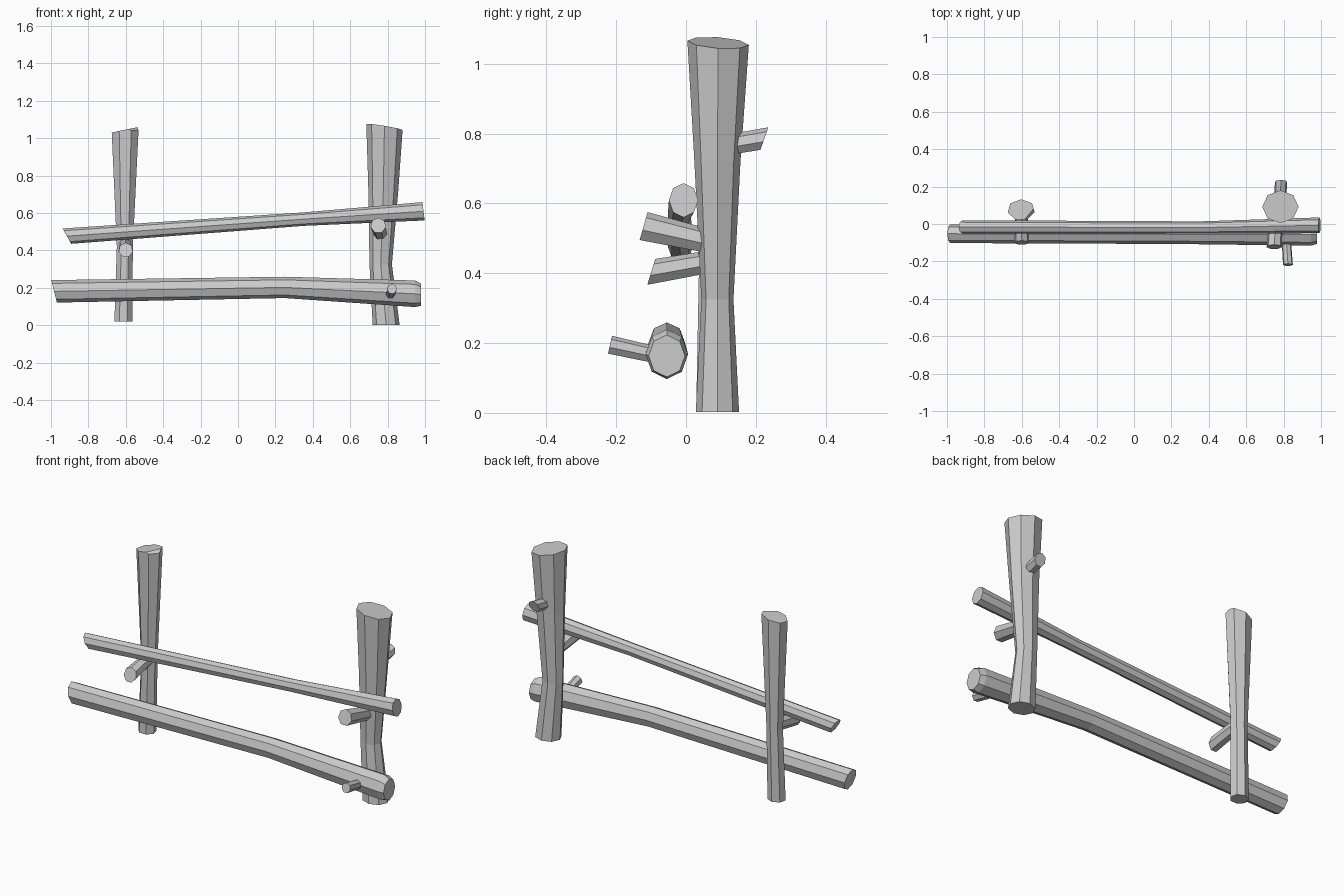
import bpy, bmesh
from math import cos, sin, tau, radians
from mathutils import Vector

if "Cube" in bpy.data.objects:
    bpy.data.objects.remove(bpy.data.objects["Cube"])

AXES = {'x': (Vector((0, 1, 0)), Vector((0, 0, 1)), Vector((1, 0, 0))),
        'y': (Vector((1, 0, 0)), Vector((0, 0, 1)), Vector((0, 1, 0))),
        'z': (Vector((1, 0, 0)), Vector((0, 1, 0)), Vector((0, 0, 1)))}


def log(name, axis, sections, sides=8, phase=0, chip=None):
    """Loft rings; section = centre, radius u, radius v, end slant along u, along v."""
    u, v, w = AXES[axis]
    bm = bmesh.new()
    rings = []
    for c, ru, rv, su, sv in sections:
        ring = []
        for i in range(sides):
            a = radians(phase) + tau * i / sides
            p = Vector(c) + u * ru * cos(a) + v * rv * sin(a) + w * (su * cos(a) + sv * sin(a))
            ring.append(bm.verts.new(p))
        rings.append(ring)
    for a, b in zip(rings, rings[1:]):
        for i in range(sides):
            j = (i + 1) % sides
            bm.faces.new((a[i], a[j], b[j], b[i]))
    bm.faces.new(rings[0])
    bm.faces.new(rings[-1])
    # optional chipped corner
    if chip:
        cut = bmesh.ops.bisect_plane(bm, geom=bm.verts[:] + bm.edges[:] + bm.faces[:],
                                     plane_co=chip[0], plane_no=chip[1], clear_outer=True)
        edges = [e for e in cut['geom_cut'] if isinstance(e, bmesh.types.BMEdge)]
        bmesh.ops.contextual_create(bm, geom=edges)
    bmesh.ops.recalc_face_normals(bm, faces=bm.faces[:])
    me = bpy.data.meshes.new(name)
    bm.to_mesh(me)
    bm.free()
    ob = bpy.data.objects.new(name, me)
    bpy.context.collection.objects.link(ob)
    return ob


# Upright posts
log("right_post", 'z', [
    ((.792, .09, .002), .072, .062, 0, 0),
    ((.763, .09, .325), .06, .046, 0, 0),
    ((.777, .09, .72), .08, .066, 0, 0),
    ((.783, .092, 1.06), .097, .088, -.016, -.006)],
    chip=((.715, .02, 1.065), (-.5, -.6, .7)))
log("left_post", 'z', [
    ((-.613, .07, .02), .049, .045, 0, 0),
    ((-.605, .075, .42), .044, .042, 0, 0),
    ((-.603, .075, 1.045), .074, .057, .015, 0)],
    sides=7, phase=90, chip=((-.555, .05, 1.048), (.45, -.5, .75)))

# Long rails
log("upper_rail", 'x', [
    ((-.915, -.016, .476), .036, .041, 0, -.023),
    ((.35, -.019, .567), .033, .036, 0, 0),
    ((.992, -.007, .609), .042, .049, 0, -.006)])
log("lower_rail", 'x', [
    ((-.983, -.052, .181), .05, .06, 0, -.015),
    ((.25, -.055, .202), .052, .057, 0, 0),
    ((.945, -.055, .168), .061, .071, 0, 0),
    ((.978, -.055, .163), .052, .06, 0, 0)])

# Cut branch stubs
for name, a, b, ra, rb in [
        ("left_post_stub", (-.603, .07, .432), (-.6, -.1, .402), .034, .039),
        ("right_post_front_stub", (.762, .08, .487), (.75, -.122, .533), .036, .042),
        ("right_post_back_stub", (.78, .1, .763), (.786, .224, .784), .031, .034),
        ("lower_rail_stub", (.812, -.05, .157), (.823, -.218, .194), .025, .027)]:
    slant = .012 if name != "lower_rail_stub" else .006
    log(name, 'y', [(a, ra, ra, 0, 0), (b, rb, rb, 0, slant)], sides=7, phase=90)
